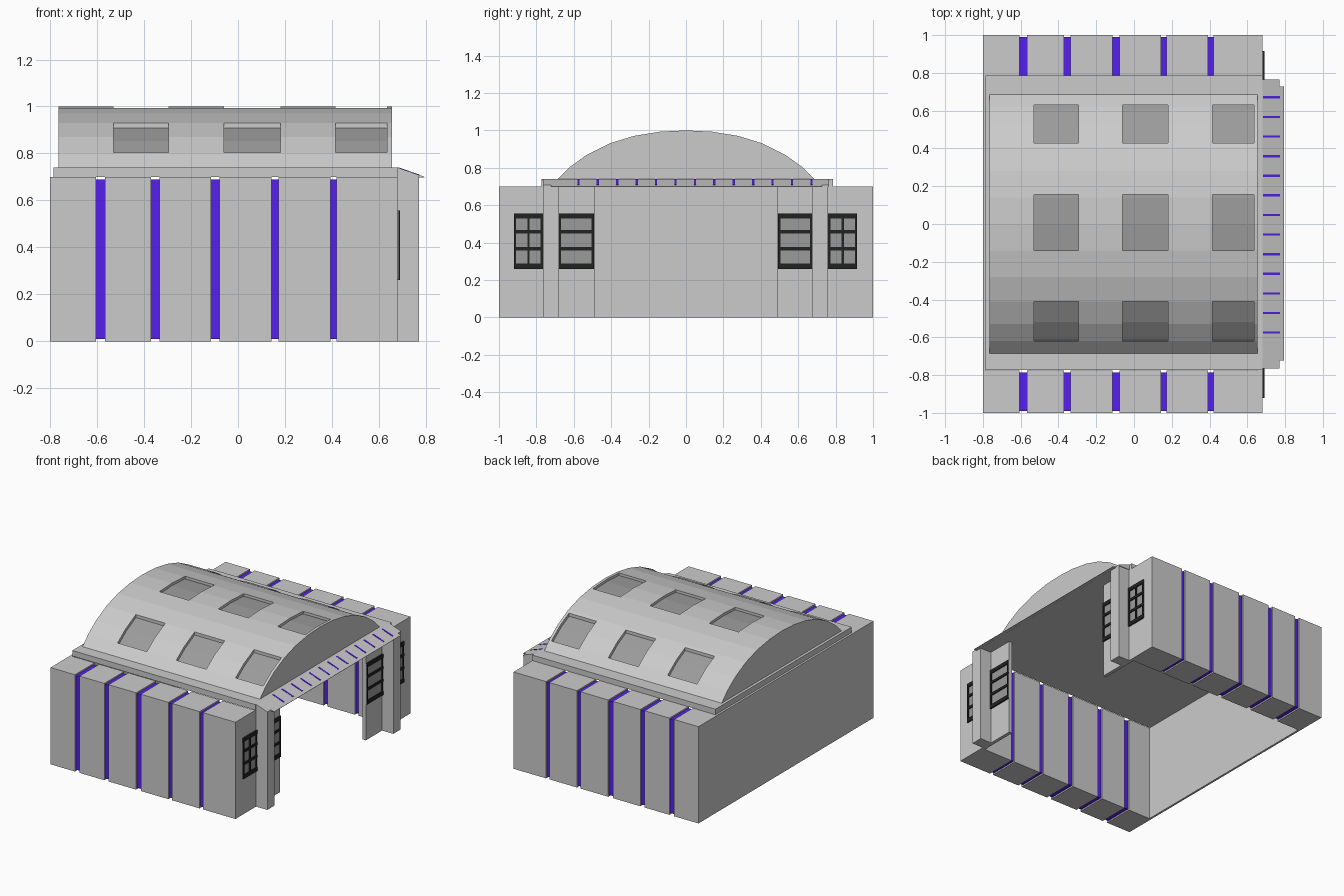
import bpy, bmesh

if "Cube" in bpy.data.objects:
    bpy.data.objects.remove(bpy.data.objects["Cube"])


def material(name, rgb):
    m = bpy.data.materials.new(name)
    m.diffuse_color = (*rgb, 1)
    m.use_nodes = True
    m.node_tree.nodes["Principled BSDF"].inputs["Base Color"].default_value = m.diffuse_color
    return m


BLUE = material("blue_trim", (0.09, 0.015, 0.85))
GLASS = material("grey_glass", (0.33, 0.33, 0.33))
BLACK = material("black_frame", (0.015, 0.017, 0.015))


def finish(name, bm, mat):
    bmesh.ops.recalc_face_normals(bm, faces=bm.faces)
    me = bpy.data.meshes.new(name)
    bm.to_mesh(me)
    bm.free()
    ob = bpy.data.objects.new(name, me)
    bpy.context.collection.objects.link(ob)
    if mat:
        me.materials.append(mat)
    return ob


def boxes(name, spans, mat=None):
    """One object from boxes given as (x0, x1, y0, y1, z0, z1)."""
    bm = bmesh.new()
    for x0, x1, y0, y1, z0, z1 in spans:
        vs = bmesh.ops.create_cube(bm, size=1)["verts"]
        for v in vs:
            v.co = (x1 if v.co.x > 0 else x0,
                    y1 if v.co.y > 0 else y0,
                    z1 if v.co.z > 0 else z0)
    return finish(name, bm, mat)


def prisms(name, items, mat=None):
    """One object from (points, place, start, end) extrusions."""
    bm = bmesh.new()
    for pts, place, a, b in items:
        f = bm.faces.new([bm.verts.new(place(p, a)) for p in pts])
        ext = bmesh.ops.extrude_face_region(bm, geom=[f])["geom"]
        new = [g for g in ext if isinstance(g, bmesh.types.BMVert)]
        for v, p in zip(new, new):
            co = list(v.co)
            axis = 0 if place is along_x else 1
            co[axis] = b
            v.co = co
    return finish(name, bm, mat)


def along_x(p, t):
    return (t, p[0], p[1])


def along_y(p, t):
    return (p[0], t, p[1])


# Side wings: grey segments around a slightly inset blue core
stripes = [(-0.605, -0.567), (-0.37, -0.335), (-0.115, -0.078),
           (0.143, 0.173), (0.393, 0.42)]
starts = [-0.8] + [s[1] for s in stripes]
ends = [s[0] for s in stripes] + [0.68]
for side, y0, y1 in (("front", -1, -0.775), ("back", 0.775, 1)):
    boxes(side + "_wing", [(a, b, y0, y1, 0, 0.7) for a, b in zip(starts, ends)])
    boxes(side + "_wing_stripes",
          [(a - 0.005, b + 0.005, y0 + 0.01, y1 - 0.01, 0.01, 0.69)
           for a, b in stripes], BLUE)

# Rear wall and flat roof slab
boxes("rear_wall", [(-0.8, -0.785, -1, 1, 0, 0.7)])
boxes("roof_slab", [(-0.785, 0.68, -0.772, 0.785, 0.7, 0.74)])

# Arched vault with nine recessed skylights
half = [(0.69, 0.735), (0.62, 0.805), (0.53, 0.87), (0.41, 0.93),
        (0.28, 0.97), (0.14, 0.993)]
arch = half + [(0, 1.0)] + [(-y, z) for y, z in reversed(half)]
vault = prisms("vault_roof", [(arch, along_x, -0.765, 0.655)])
cutter = boxes("skylight_cutter",
               [(x0, x1, y0, y1, 0.76, 1.1)
                for x0, x1 in ((-0.53, -0.295), (-0.06, 0.18), (0.415, 0.635))
                for y0, y1 in ((-0.62, -0.41), (-0.14, 0.155), (0.43, 0.63))])
mod = vault.modifiers.new("skylights", "BOOLEAN")
mod.operation = "DIFFERENCE"
mod.solver = "EXACT"
mod.object = cutter
bpy.context.view_layer.objects.active = vault
bpy.ops.object.modifier_apply(modifier=mod.name)
bpy.data.objects.remove(cutter)
inner = [(y * 0.98, z - 0.018) for y, z in arch]
prisms("skylight_glass", [(inner, along_x, -0.6, 0.645)], GLASS)

# Sloped canopy over the doorway, with blue slats
def slope(x):
    return 0.74 - (x - 0.68) * 0.04 / 0.115


def canopy_profile(x1):
    return [(0.68, 0.7), (x1, 0.698), (x1, slope(x1)), (0.68, 0.74)]


prisms("canopy", [(canopy_profile(0.77), along_y, -0.765, 0.765),
                  (canopy_profile(0.795), along_y, -0.722, 0.728)])
slat = [(0.684, slope(0.684) - 0.005), (0.772, slope(0.772) - 0.005),
        (0.772, slope(0.772) + 0.002), (0.684, slope(0.684) + 0.002)]
prisms("canopy_slats",
       [(slat, along_y, y - 0.006, y + 0.006)
        for y in (-0.575 + 0.1038 * i for i in range(13))], BLUE)

# Doorway pillars and door leaves
boxes("pillars", [(0.68, 0.77, -0.765, -0.68, 0, 0.7),
                  (0.68, 0.77, 0.675, 0.76, 0, 0.7)])
boxes("door_leaves", [(0.655, 0.68, -0.775, -0.49, 0, 0.7),
                      (0.655, 0.68, 0.49, 0.775, 0, 0.7)])

# Windows: glass pane plus black frame with glazing bars
def window(name, y0, y1, middle, edges):
    z0, z1 = 0.26, 0.556
    boxes(name + "_glass", [(0.675, 0.683, y0, y1, z0, z1)], GLASS)
    bars = [(0.675, 0.69, y0, y1, z - h, z + h)
            for z, h in ((z0 + 0.014, 0.014), (0.367, 0.009),
                         (0.458, 0.009), (z1 - 0.014, 0.014))]
    posts = list(edges) + ([(y0 + y1) / 2] if middle else [])
    bars += [(0.675, 0.689, y - 0.006, y + 0.006, z0, z1) for y in posts]
    boxes(name + "_frame", bars, BLACK)


window("front_wing_window", -0.92, -0.765, True, (-0.914, -0.771))
window("back_wing_window", 0.76, 0.915, True, (0.766, 0.909))
window("front_door_window", -0.68, -0.492, False, (-0.674, -0.498))
window("back_door_window", 0.492, 0.675, False, (0.498, 0.669))
